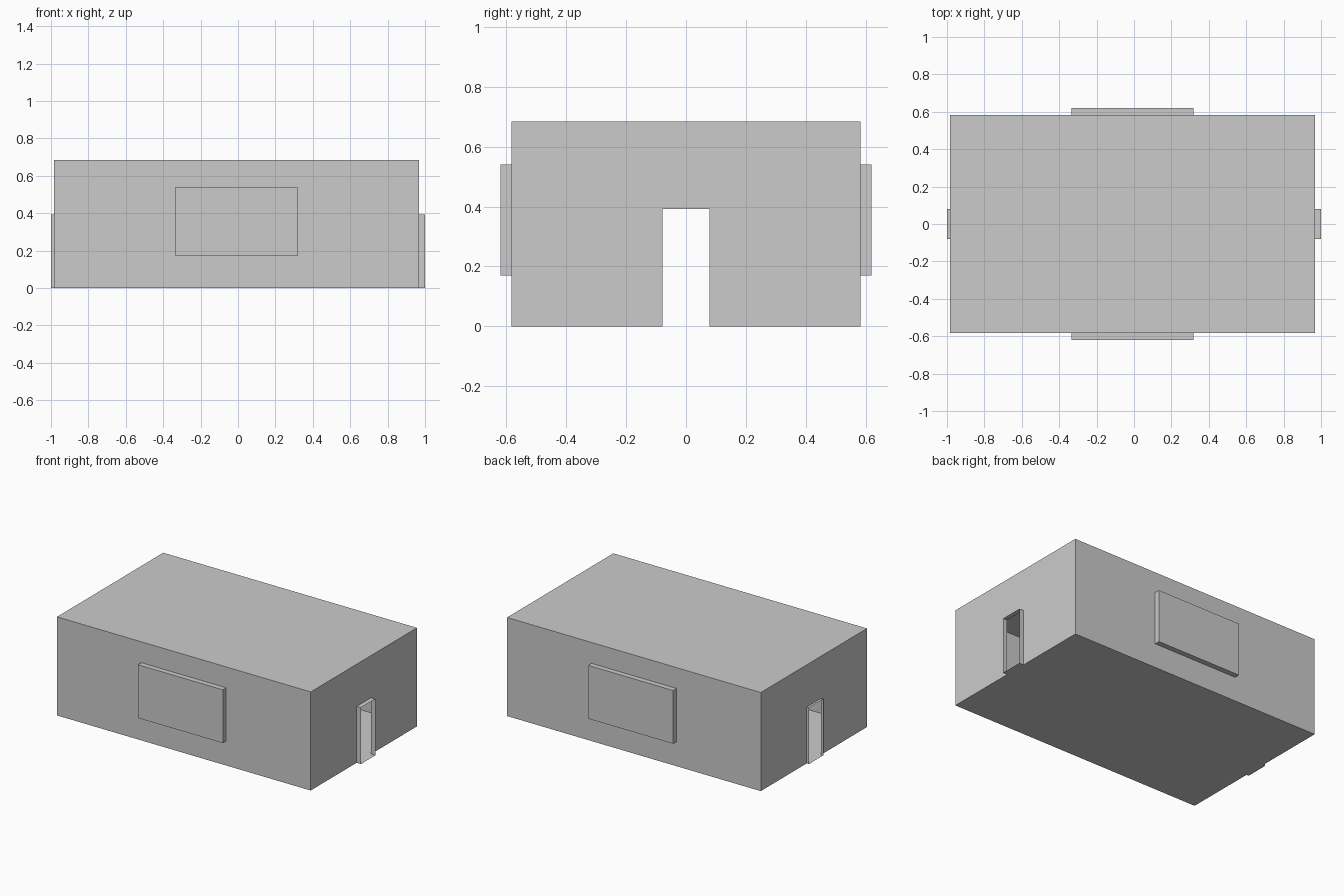
import bpy

if "Cube" in bpy.data.objects:
    bpy.data.objects.remove(bpy.data.objects["Cube"])

X0, X1, Y, H = -0.983, 0.967, 0.583, 0.685     # room shell
WX0, WX1, WZ0, WZ1, WY = -0.335, 0.317, 0.17, 0.54, 0.62   # window bays
DY, DZ = 0.079, 0.392                          # doorway


def sheet(name, faces, flip=False):
    """Object from a list of faces, each a list of points."""
    verts, index, polys = [], {}, []
    for face in faces:
        poly = []
        for p in face:
            if p not in index:
                index[p] = len(verts)
                verts.append(p)
            poly.append(index[p])
        polys.append(poly[::-1] if flip else poly)
    mesh = bpy.data.meshes.new(name)
    mesh.from_pydata(verts, [], polys)
    mesh.update()
    ob = bpy.data.objects.new(name, mesh)
    bpy.context.collection.objects.link(ob)


def rect(u0, u1, v0, v1, place):
    return [place(u, v) for u, v in ((u0, v0), (u1, v0), (u1, v1), (u0, v1))]


def bridge(a, b):
    """Quads joining two closed loops of equal length."""
    n = len(a)
    return [[a[i], a[(i + 1) % n], b[(i + 1) % n], b[i]] for i in range(n)]


# Floor and ceiling
sheet("floor", [rect(X0, X1, -Y, Y, lambda x, y: (x, y, 0.0))], flip=True)
sheet("ceiling", [rect(X0, X1, -Y, Y, lambda x, y: (x, y, H))])

# Long walls, each with a window bay pushed outward
for side, s in (("front", -1), ("back", 1)):
    on_wall = lambda x, z: (x, s * Y, z)
    outer = rect(X0, X1, 0.0, H, on_wall)
    hole = rect(WX0, WX1, WZ0, WZ1, on_wall)
    pane = rect(WX0, WX1, WZ0, WZ1, lambda x, z: (x, s * WY, z))
    sheet(side + "_wall", bridge(outer, hole), flip=s > 0)
    sheet(side + "_window", bridge(hole, pane) + [pane], flip=s > 0)

# End walls, each with an open doorway and a thin sleeve
for side, x, end in (("left", X0, -1.0), ("right", X1, 1.0)):
    profile = [(-Y, 0.0), (-DY, 0.0), (-DY, DZ), (DY, DZ),
               (DY, 0.0), (Y, 0.0), (Y, H), (-Y, H)]
    sheet(side + "_wall", [[(x, y, z) for y, z in profile]], flip=end < 0)
    inner = rect(-DY, DY, 0.0, DZ, lambda y, z: (x, y, z))
    lip = rect(-DY, DY, 0.0, DZ, lambda y, z: (end, y, z))
    sheet(side + "_door_frame", bridge(inner, lip), flip=end < 0)
